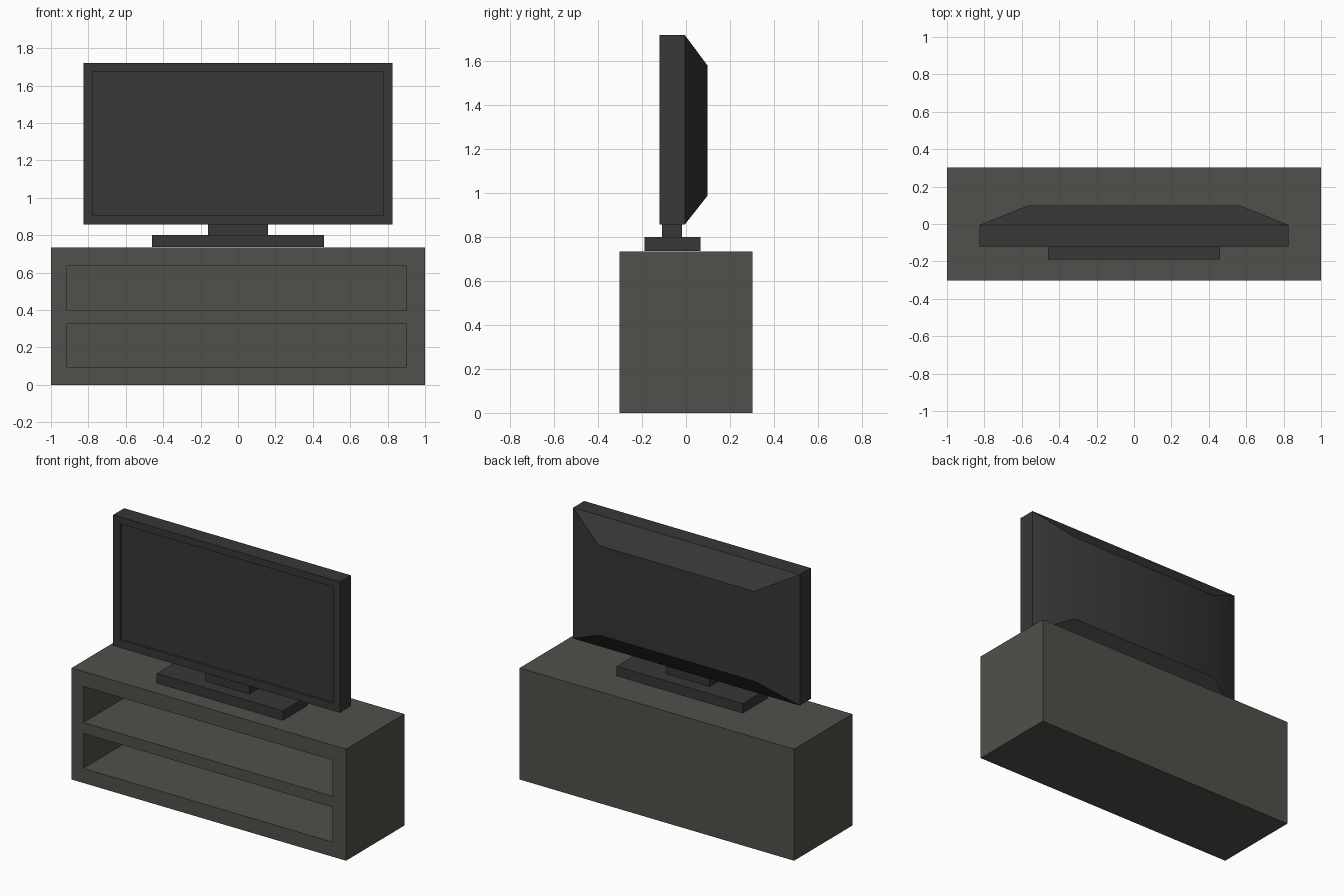
import bpy, bmesh
from mathutils import Vector

if "Cube" in bpy.data.objects:
    bpy.data.objects.remove(bpy.data.objects["Cube"])


def material(name, rgb):
    m = bpy.data.materials.new(name)
    m.diffuse_color = (*rgb, 1)
    m.use_nodes = True
    m.node_tree.nodes["Principled BSDF"].inputs["Base Color"].default_value = m.diffuse_color
    return m


def add_object(name, bm, mat=None):
    bmesh.ops.recalc_face_normals(bm, faces=bm.faces)
    mesh = bpy.data.meshes.new(name)
    bm.to_mesh(mesh)
    bm.free()
    ob = bpy.data.objects.new(name, mesh)
    bpy.context.collection.objects.link(ob)
    if mat:
        mesh.materials.append(mat)
    return ob


def box_bm(lo, hi):
    lo, hi = Vector(lo), Vector(hi)
    bm = bmesh.new()
    bmesh.ops.create_cube(bm, size=1)
    bmesh.ops.scale(bm, vec=hi - lo, verts=bm.verts)
    bmesh.ops.translate(bm, vec=(lo + hi) / 2, verts=bm.verts)
    return bm


def facing(bm, y):
    return next(f for f in bm.faces if f.normal.y * y > 0.9)


def fit_rect(face, x0, x1, z0, z1, y):
    """Move a face's corners onto a rectangle at depth y."""
    c = face.calc_center_median()
    for v in face.verts:
        v.co = (x0 if v.co.x < c.x else x1, y, z0 if v.co.z < c.z else z1)


wood = material("dark_wood", (0.083, 0.079, 0.069))
plastic = material("dark_plastic", (0.038, 0.038, 0.038))

# Cabinet with two open shelves cut into the front
cabinet = add_object("cabinet", box_bm((-1, -0.303, 0), (1, 0.303, 0.735)), wood)
for i, (z0, z1) in enumerate([(0.096, 0.326), (0.398, 0.636)]):
    cutter = add_object(f"shelf_cutter_{i}", box_bm((-0.915, -0.4, z0), (0.9, 0.25, z1)), wood)
    cutter.hide_render = True
    cutter.hide_viewport = True
    cutter.display_type = 'WIRE'
    mod = cabinet.modifiers.new("shelf_opening", 'BOOLEAN')
    mod.operation = 'DIFFERENCE'
    mod.solver = 'EXACT'
    mod.object = cutter

# Television stand
add_object("stand_base", box_bm((-0.46, -0.19, 0.737), (0.46, 0.066, 0.80)), plastic)
add_object("stand_neck", box_bm((-0.16, -0.11, 0.80), (0.16, -0.018, 0.859)), plastic)

# Television body: recessed screen in front, tapered housing behind
bm = box_bm((-0.826, -0.12, 0.858), (0.826, -0.005, 1.72))
bm.normal_update()
front, back = facing(bm, -1), facing(bm, 1)
bmesh.ops.inset_region(bm, faces=[front], thickness=0.05)
fit_rect(front, -0.777, 0.777, 0.909, 1.674, -0.12)
screen = bmesh.ops.extrude_discrete_faces(bm, faces=[front])["faces"][0]
fit_rect(screen, -0.777, 0.777, 0.909, 1.674, -0.105)
rear = bmesh.ops.extrude_discrete_faces(bm, faces=[back])["faces"][0]
fit_rect(rear, -0.567, 0.567, 0.99, 1.58, 0.099)
tv = add_object("television", bm, plastic)

# Soft blend between the rear panel and its shallow side slopes
bpy.context.view_layer.objects.active = tv
tv.select_set(True)
bpy.ops.object.shade_smooth_by_angle()
